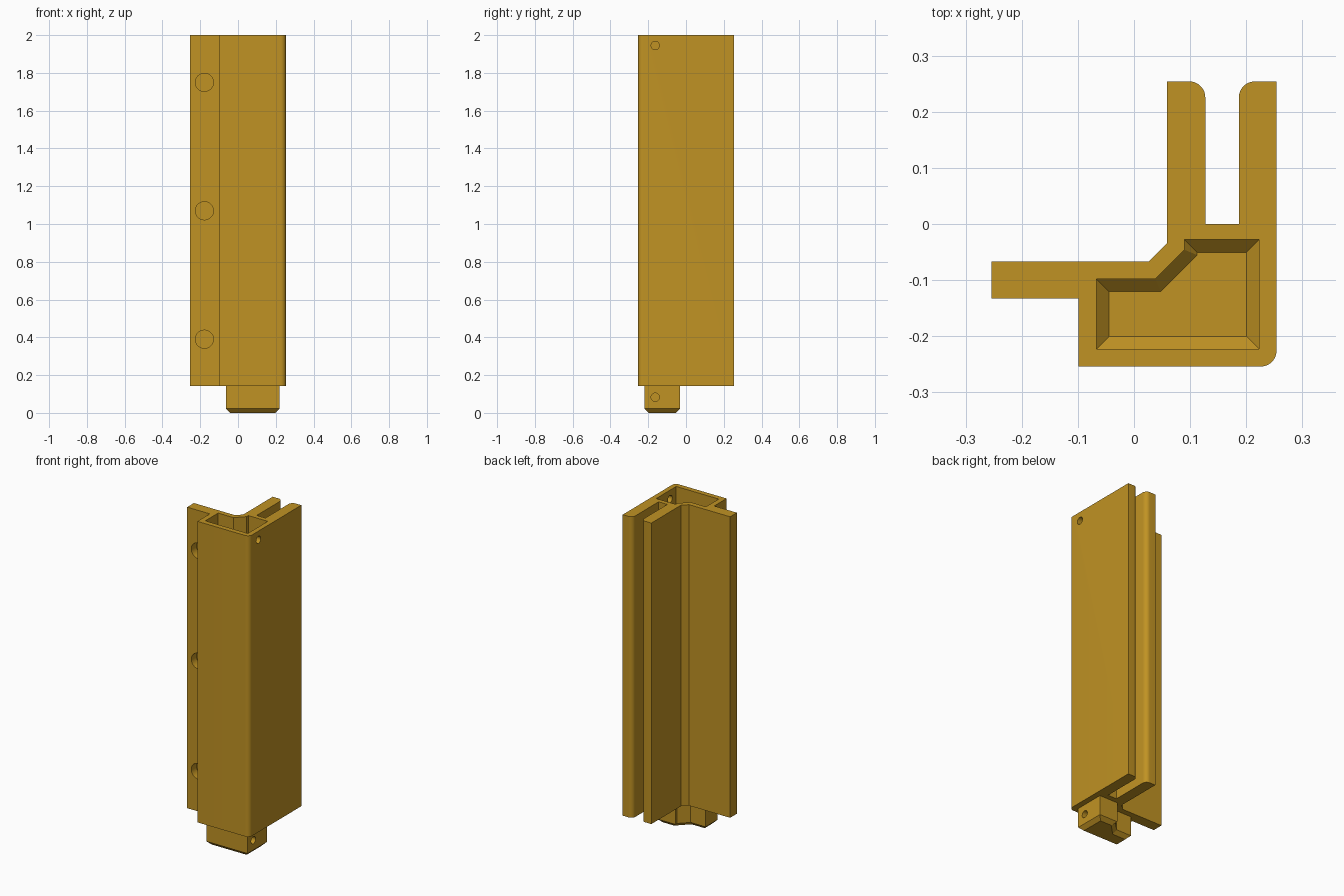
import bpy, bmesh, math
from mathutils import Matrix

if "Cube" in bpy.data.objects:
    bpy.data.objects.remove(bpy.data.objects["Cube"])

brass = bpy.data.materials.new("golden_brown")
brass.diffuse_color = (0.53, 0.29, 0.017, 1)
brass.use_nodes = True
brass.node_tree.nodes["Principled BSDF"].inputs["Base Color"].default_value = brass.diffuse_color


def make_object(name, bm):
    bmesh.ops.recalc_face_normals(bm, faces=bm.faces[:])
    mesh = bpy.data.meshes.new(name)
    bm.to_mesh(mesh)
    bm.free()
    mesh.materials.append(brass)
    ob = bpy.data.objects.new(name, mesh)
    bpy.context.collection.objects.link(ob)
    return ob


def loft(name, sections):
    """Solid through (outline, z) sections that share a point count."""
    bm = bmesh.new()
    rings = [[bm.verts.new((x, y, z)) for x, y in pts] for pts, z in sections]
    for a, b in zip(rings, rings[1:]):
        for i in range(len(a)):
            j = (i + 1) % len(a)
            bm.faces.new((a[i], a[j], b[j], b[i]))
    bm.faces.new(rings[0])
    bm.faces.new(rings[-1])
    return make_object(name, bm)


def cylinder(name, center, radius, depth, axis):
    bm = bmesh.new()
    rot = Matrix.Rotation(math.pi / 2, 4, 'Y' if axis == 'X' else 'X')
    bmesh.ops.create_cone(bm, cap_ends=True, segments=32, radius1=radius,
                          radius2=radius, depth=depth,
                          matrix=Matrix.Translation(center) @ rot)
    return make_object(name, bm)


def cut(target, cutter):
    cutter.hide_render = True
    mod = target.modifiers.new("cut", 'BOOLEAN')
    mod.operation, mod.solver, mod.object = 'DIFFERENCE', 'EXACT', cutter
    bpy.context.view_layer.objects.active = target
    bpy.ops.object.modifier_apply(modifier=mod.name)
    bpy.data.objects.remove(cutter)


def arc(cx, cy, r, start):
    """Quarter circle, counter-clockwise."""
    return [(cx + r * math.cos(math.radians(start + a)),
             cy + r * math.sin(math.radians(start + a))) for a in range(0, 91, 10)]


def core(o):
    """Socket outline moved inwards by o."""
    return [(-0.067 + o, -0.223 + o), (0.223 - o, -0.223 + o),
            (0.223 - o, -0.028 - o), (0.09 + o, -0.028 - o),
            (0.09 + o, -0.046 - 0.414 * o),
            (0.038 + 0.414 * o, -0.098 - o), (-0.067 + o, -0.098 - o)]


BASE, TOP, E, R = 0.143, 2.0, 0.254, 0.028

# Extruded corner post: flange, square core and two parallel fins
outline = ([(-E, -0.133), (-0.099, -0.133), (-0.099, -E)]
           + arc(E - R, -E + R, R, 270)
           + [(E, E)] + arc(0.187 + R, E - R, R, 90)
           + [(0.187, 0.0), (0.127, 0.0)] + arc(0.127 - R, E - R, R, 0)
           + [(0.059, E), (0.059, -0.034), (0.026, -0.067), (-E, -0.067)])
post = loft("corner_post", [(outline, BASE), (outline, TOP)])

# Socket in the top with a chamfered floor
cut(post, loft("socket_cutter", [(core(0.0225), TOP - 0.15),
                                 (core(0), TOP - 0.1275), (core(0), TOP + 0.05)]))

# Pin hole through the socket's side wall
cut(post, cylinder("pin_hole_cutter", (0.25, -0.163, 1.945), 0.022, 0.12, 'X'))

# Blind round pockets in the front of the flange
for z in (0.39, 1.07, 1.75):
    cut(post, cylinder("pocket_cutter", (-0.178, -0.133, z), 0.048, 0.10, 'Y'))

# Chamfered tab underneath, matching the socket
tab = loft("bottom_tab", [(core(0.0265), 0), (core(0.004), 0.0225),
                          (core(0.004), BASE + 0.005)])
cut(tab, cylinder("tab_hole_cutter", (0.219, -0.163, 0.083), 0.022, 0.10, 'X'))

# Smooth the rounded corners and holes, keep edges crisp
for ob in (post, tab):
    bpy.ops.object.select_all(action='DESELECT')
    ob.select_set(True)
    bpy.context.view_layer.objects.active = ob
    bpy.ops.object.shade_smooth_by_angle(angle=math.radians(30))
